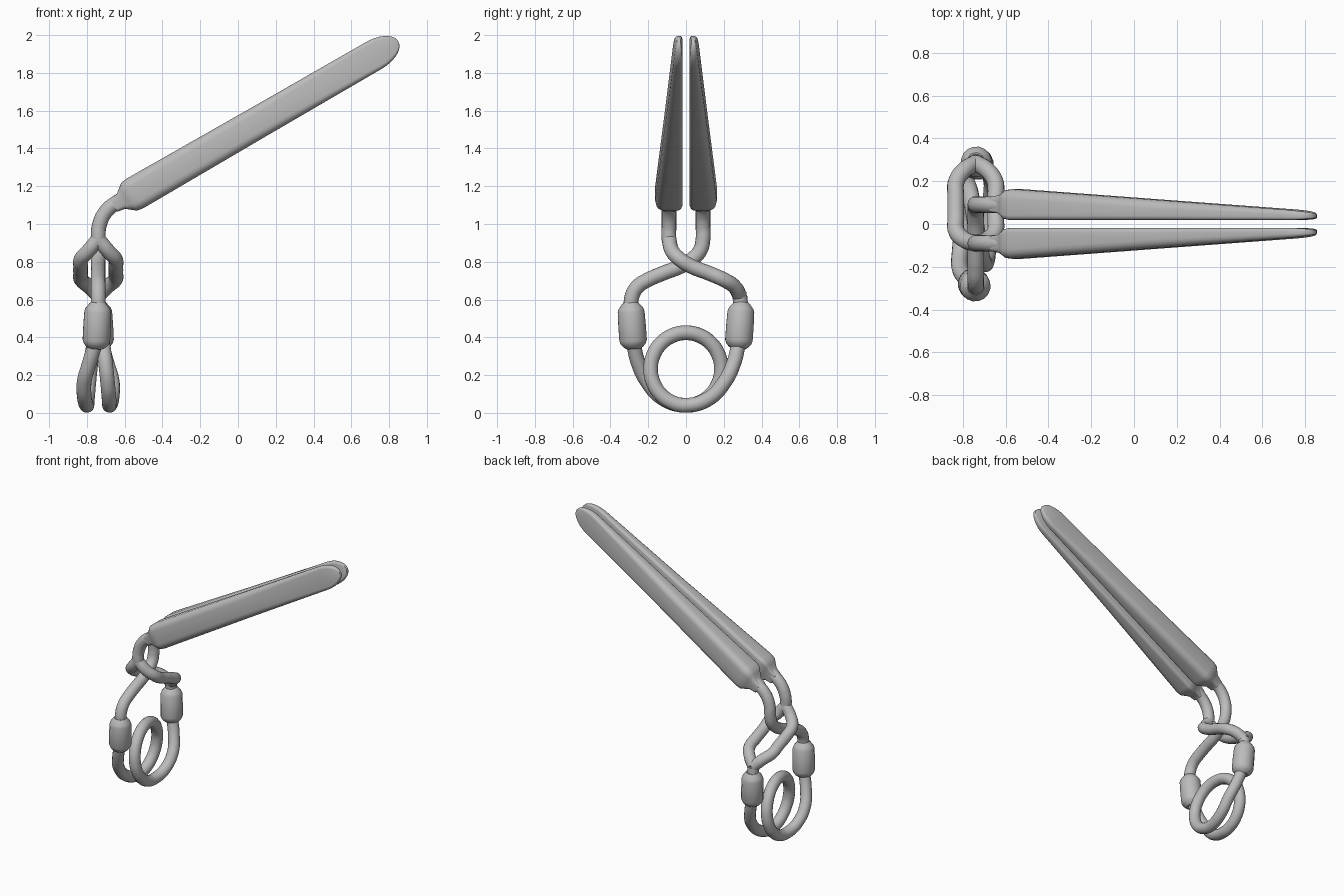
import bpy, bmesh
from math import sin, cos, pi, radians
from mathutils import Vector

if "Cube" in bpy.data.objects:
    bpy.data.objects.remove(bpy.data.objects["Cube"], do_unlink=True)

grey = bpy.data.materials.new("steel grey")
grey.use_nodes = True
grey.diffuse_color = (0.5, 0.5, 0.5, 1)
grey.node_tree.nodes["Principled BSDF"].inputs["Base Color"].default_value = (0.5, 0.5, 0.5, 1)

WIRE = 0.039   # rod radius
CX = -0.74     # x of the rod plane


def select_only(ob):
    bpy.ops.object.select_all(action='DESELECT')
    ob.select_set(True)
    bpy.context.view_layer.objects.active = ob


def tube(name, points, radii=None):
    """Round rod through the points; optional radius at each point."""
    cu = bpy.data.curves.new(name, 'CURVE')
    cu.dimensions = '3D'
    cu.bevel_depth = WIRE
    cu.bevel_resolution = 6
    cu.resolution_u = 8
    cu.use_fill_caps = True
    sp = cu.splines.new('BEZIER')
    sp.bezier_points.add(len(points) - 1)
    for i, (bp, p) in enumerate(zip(sp.bezier_points, points)):
        bp.co = p
        kind = 'VECTOR' if radii else 'AUTO'
        bp.handle_left_type = bp.handle_right_type = kind
        bp.radius = radii[i] / WIRE if radii else 1
    ob = bpy.data.objects.new(name, cu)
    bpy.context.collection.objects.link(ob)
    cu.materials.append(grey)
    select_only(ob)
    bpy.ops.object.convert(target='MESH')
    bpy.ops.object.shade_smooth_by_angle(angle=radians(50))
    return ob


def section(hw, y0, y1, steps=5):
    """Rounded rectangle (v, y), softer on the outer side."""
    r_out = min(hw * 0.5, (y1 - y0) * 0.42)
    r_in = min(hw * 0.25, (y1 - y0) * 0.3)
    pts = []
    for sv, sy, start in ((1, 1, 0), (-1, 1, 1), (-1, -1, 2), (1, -1, 3)):
        r = r_out if sy > 0 else r_in
        cv, cy = sv * (hw - r), (y1 - r if sy > 0 else y0 + r)
        for k in range(steps):
            a = (start + k / (steps - 1)) * pi / 2
            pts.append((cv + r * cos(a), cy + r * sin(a)))
    return pts


def blade(name, side):
    """Tapered bar lofted through stations along a 30 degree axis."""
    stations = [(-0.09, 0.037, 0.056, 0.128), (-0.045, 0.045, 0.05, 0.135),
                (-0.015, 0.07, 0.037, 0.148), (0.005, 0.085, 0.024, 0.159),
                (0.04, 0.09, 0.018, 0.163)]
    for u in (0.8, 1.5):
        stations.append((u, 0.088 - 0.004 * u, 0.018, 0.166 - 0.065 * u))
    for k in range(1, 9):
        a = k / 8 * radians(84)
        u = 1.5 + 0.15 * sin(a)
        slim = 0.012 * (1 - cos(a))
        stations.append((u, 0.082 * cos(a), 0.018 + slim, 0.166 - 0.065 * u - slim))
    along = Vector((cos(pi / 6), 0, sin(pi / 6)))
    across = Vector((-sin(pi / 6), 0, cos(pi / 6)))
    base = Vector((-0.58, 0, 1.142))
    bm = bmesh.new()
    rings = []
    for u, hw, y0, y1 in stations:
        rings.append([bm.verts.new(base + along * u + across * v + Vector((0, side * y, 0)))
                      for v, y in section(hw, y0, y1)])
    n = len(rings[0])
    for a, b in zip(rings, rings[1:]):
        for i in range(n):
            j = (i + 1) % n
            bm.faces.new((a[i], a[j], b[j], b[i]))
    bm.faces.new(rings[0])
    bm.faces.new(rings[-1])
    bmesh.ops.recalc_face_normals(bm, faces=bm.faces)
    me = bpy.data.meshes.new(name)
    bm.to_mesh(me)
    bm.free()
    me.materials.append(grey)
    ob = bpy.data.objects.new(name, me)
    bpy.context.collection.objects.link(ob)
    select_only(ob)
    bpy.ops.object.shade_smooth_by_angle(angle=radians(40))


# Bent neck leading from the rod into each blade, as (x, z)
neck = [(-0.55, 1.16), (-0.64, 1.115), (-0.70, 1.065), (-0.735, 0.99)]
# Crossing path below the neck, as (y, z, sideways spread of the split loop)
cross = [(-0.09, 0.92, 0), (-0.075, 0.86, 0.05), (-0.035, 0.815, 0.09), (0.03, 0.775, 0.093),
         (0.12, 0.74, 0.093), (0.20, 0.705, 0.09), (0.255, 0.67, 0.05), (0.285, 0.62, 0)]

for label, side in (("front", 1), ("back", -1)):
    blade(label + "_blade", -side)
    stem = [(x, -0.09 * side, z) for x, z in neck] + [(CX, -0.09 * side, 0.92)]
    lower = [(CX, 0.285 * side, 0.62), (CX, 0.292 * side, 0.54)]
    if side > 0:
        # Front rod splits into an open loop
        tube("front_neck", stem + [(CX, -0.086, 0.9)])
        for way, s in (("left", 1), ("right", -1)):
            tube("loop_" + way, [(CX + s * w, y, z) for y, z, w in cross])
        tube("front_lower_rod", lower)
    else:
        # Back rod passes through the loop
        tube("back_rod", stem + [(CX, -y, z) for y, z, w in cross[1:-1]] + lower)
    # Swollen coupling between rod and spring
    top = Vector((CX, 0.294 * side, 0.585))
    end = Vector((CX + 0.012 * side, 0.277 * side, 0.34))
    shape = [(0, 0.04), (0.06, 0.052), (0.13, 0.066), (0.2, 0.072), (0.5, 0.074),
             (0.82, 0.074), (0.89, 0.068), (0.95, 0.056), (1, 0.04)]
    tube(("back" if side > 0 else "front") + "_coupling",
         [top.lerp(end, t) for t, r in shape], [r for t, r in shape])

# Coil spring: one full turn with a leg up to each coupling
leg = [(0.05, 0.277, 0.38), (0.062, 0.255, 0.27), (0.074, 0.205, 0.165), (0.072, 0.12, 0.075)]
coil = [(CX + 0.06 * cos(pi * k / 16), -0.187 * sin(2 * pi * k / 16),
         0.232 - 0.192 * cos(2 * pi * k / 16)) for k in range(17)]
leg[0] = (0.012, 0.28, 0.38)
leg[1] = (0.045, 0.255, 0.27)
tube("coil_spring", [(CX + x, y, z) for x, y, z in leg] + coil
     + [(CX - x, -y, z) for x, y, z in reversed(leg)])
